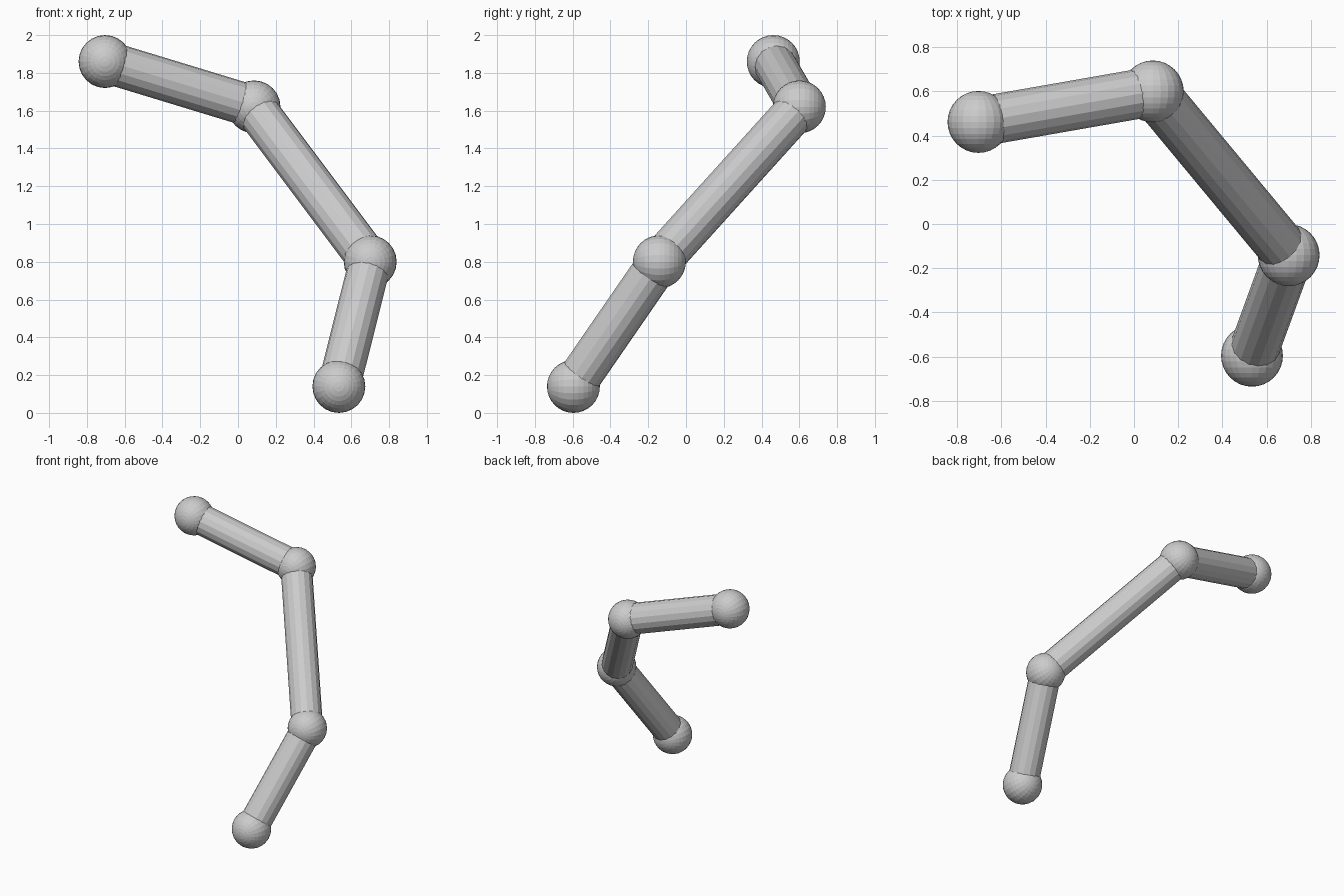
import bpy
from math import pi
from mathutils import Vector

if "Cube" in bpy.data.objects:
    bpy.data.objects.remove(bpy.data.objects["Cube"])

BALL_R, ROD_R = 0.14, 0.112
points = [Vector(p) for p in ((-0.704, 0.462, 1.86), (0.085, 0.60, 1.62),
                              (0.70, -0.141, 0.80), (0.534, -0.596, 0.14))]

# ball joints, poles facing front and back
for i, p in enumerate(points):
    bpy.ops.mesh.primitive_uv_sphere_add(segments=24, ring_count=16, radius=BALL_R,
                                         location=p, rotation=(pi / 2, 0, 0))
    bpy.context.object.name = f"ball_joint_{i + 1}"

# straight rods running between the ball centres
for i, (a, b) in enumerate(zip(points, points[1:])):
    axis = b - a
    bpy.ops.mesh.primitive_cylinder_add(vertices=16, radius=ROD_R, depth=axis.length,
                                        location=(a + b) / 2)
    rod = bpy.context.object
    rod.rotation_euler = axis.to_track_quat('Z', 'Y').to_euler()
    rod.name = f"rod_{i + 1}"
